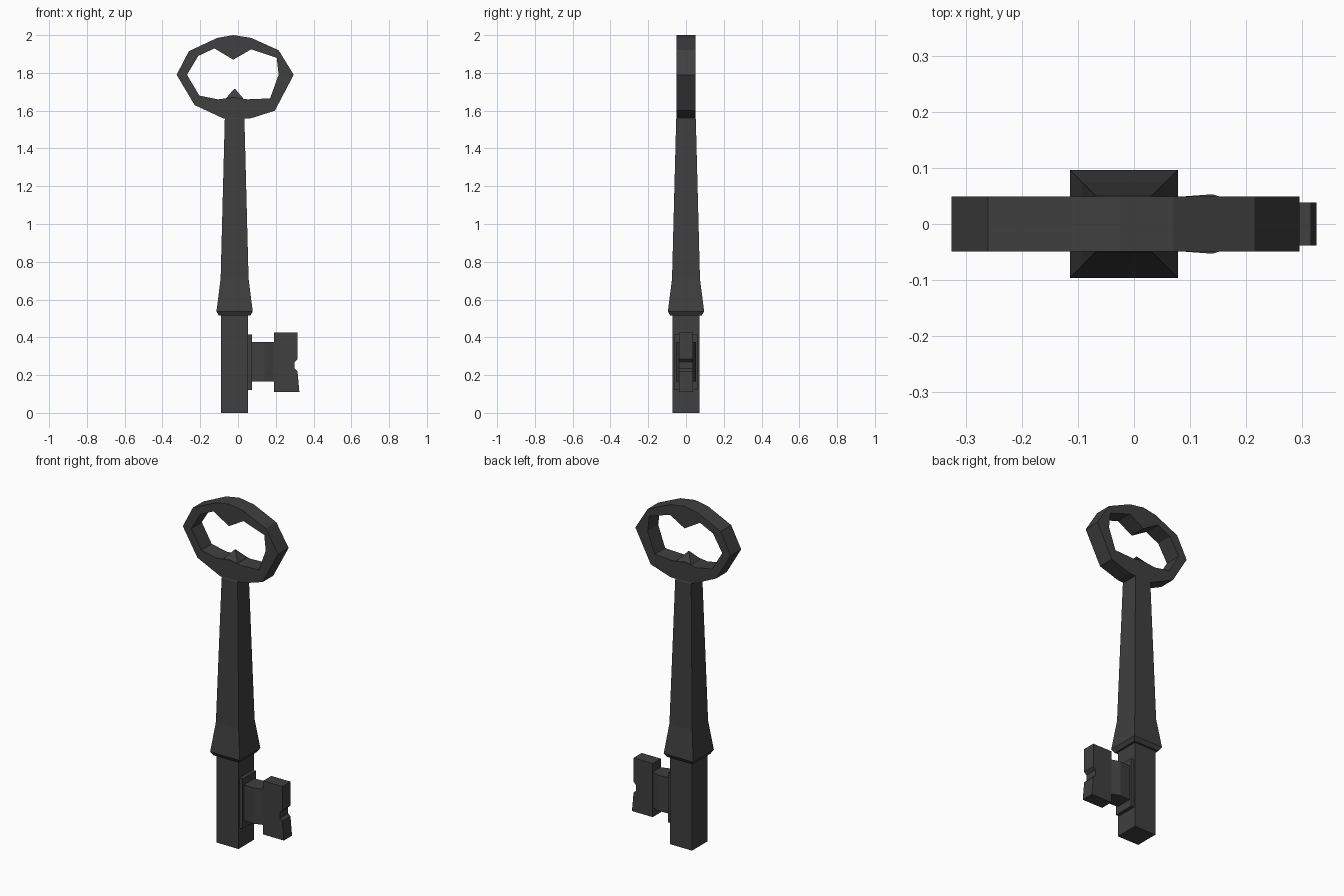
import bpy, bmesh

if "Cube" in bpy.data.objects:
    bpy.data.objects.remove(bpy.data.objects["Cube"])

# Single dark iron colour
iron = bpy.data.materials.new("dark iron")
iron.diffuse_color = (0.05, 0.05, 0.05, 1)
iron.use_nodes = True
iron.node_tree.nodes["Principled BSDF"].inputs["Base Color"].default_value = iron.diffuse_color


def finish(name, bm):
    bmesh.ops.recalc_face_normals(bm, faces=bm.faces)
    mesh = bpy.data.meshes.new(name)
    bm.to_mesh(mesh)
    bm.free()
    mesh.materials.append(iron)
    obj = bpy.data.objects.new(name, mesh)
    bpy.context.collection.objects.link(obj)
    return obj


def loft(name, rings, closed=False):
    """Skin equal-length rings of points; cap the ends unless closed."""
    bm = bmesh.new()
    vs = [[bm.verts.new(p) for p in r] for r in rings]
    n = len(vs[0])
    pairs = list(zip(vs, vs[1:])) + ([(vs[-1], vs[0])] if closed else [])
    for a, b in pairs:
        for i in range(n):
            j = (i + 1) % n
            bm.faces.new((a[i], a[j], b[j], b[i]))
    if not closed:
        bm.faces.new(vs[0])
        bm.faces.new(vs[-1])
    return finish(name, bm)


# Bow: outer and inner outlines (x, z) with matching corners
outer = [(-.325, 1.79), (-.26, 1.915), (-.11, 1.985), (-.025, 2), (.07, 1.985),
         (.215, 1.92), (.295, 1.79), (.195, 1.60), (.07, 1.56), (-.025, 1.555),
         (-.08, 1.56), (-.23, 1.63)]
inner = [(-.27, 1.79), (-.21, 1.89), (-.125, 1.93), (-.025, 1.87), (.07, 1.925),
         (.205, 1.88), (.215, 1.79), (.17, 1.665), (.05, 1.66), (-.025, 1.67),
         (-.105, 1.66), (-.205, 1.68)]
H = 0.049


def ring(pts, y):
    return [(x, y, z) for x, z in pts]


loft("bow", [ring(outer, -H), ring(inner, -H), ring(inner, H), ring(outer, H)], closed=True)

# Shank: square sections (z, half width), ending in a small point inside the bow
CX = -0.018


def square(z, hx, hy):
    return [(CX - hx, -hy, z), (CX + hx, -hy, z), (CX + hx, hy, z), (CX - hx, hy, z)]


sections = [(0, .071), (.515, .071), (.515, .083), (.537, .096), (.71, .074),
            (1.555, .052), (1.57, .046), (1.665, .046), (1.715, .003)]
loft("shank", [square(z, h, h) for z, h in sections])


# Bit: mounting plate and waisted neck, lofted along x (x, half depth)
def across(sections, z0, z1):
    return [[(x, -h, z0), (x, h, z0), (x, h, z1), (x, -h, z1)] for x, h in sections]


loft("bit_plate", across([(.03, .062), (.073, .062)], .12, .415))
loft("bit_neck", across([(.06, .047), (.14, .053), (.195, .034)], .165, .375))

# Bit blade: notched profile
blade = [(.19, .11), (.325, .11), (.315, .22), (.30, .235), (.30, .27),
         (.315, .285), (.315, .425), (.19, .425)]
loft("bit_blade", [ring(blade, -.038), ring(blade, .038)])
